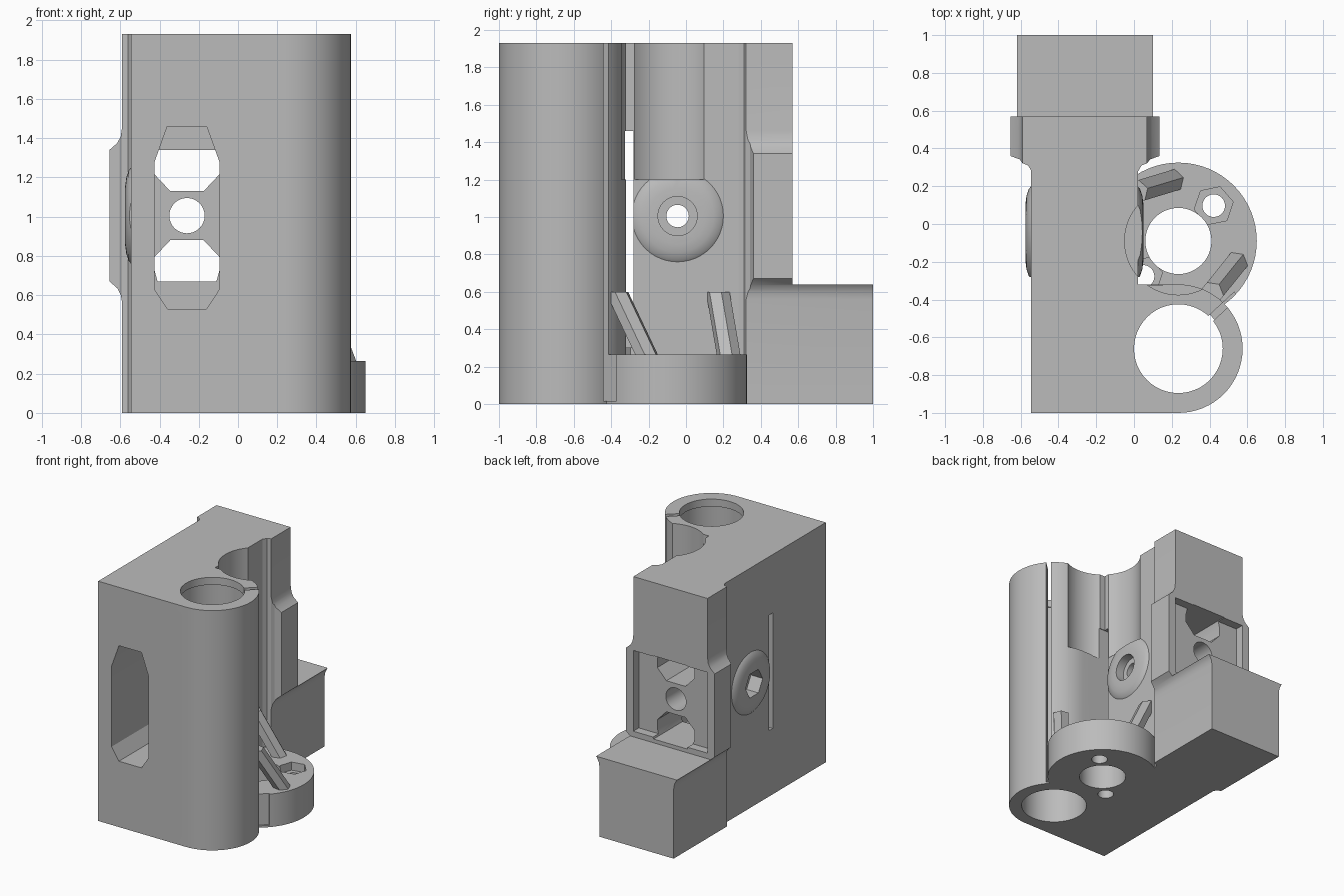
import bpy, bmesh
from math import sin, cos, pi, radians
from mathutils import Vector, Matrix

cube = bpy.data.objects.get("Cube")
if cube:
    bpy.data.objects.remove(cube)

grey = bpy.data.materials.new("plain_grey")
grey.use_nodes = True
COLOR = (0.5, 0.5, 0.5, 1)
grey.diffuse_color = COLOR
grey.node_tree.nodes["Principled BSDF"].inputs["Base Color"].default_value = COLOR

ROD = (0.235, -0.66)
SCREW = (0.235, -0.09)
TOP = 1.93
MID = 1.005
BOSS_Y = -0.045


def circle(c, r, n=48, start=0, end=2 * pi):
    full = abs(end - start - 2 * pi) < 1e-6
    return [(c[0] + r * cos(start + (end - start) * i / (n if full else n - 1)),
             c[1] + r * sin(start + (end - start) * i / (n if full else n - 1))) for i in range(n)]


def loft(name, rings):
    """Closed solid through equal-sized rings of 3D points."""
    bm = bmesh.new()
    loops = [[bm.verts.new(p) for p in ring] for ring in rings]
    n = len(loops[0])
    for a, b in zip(loops, loops[1:]):
        for i in range(n):
            j = (i + 1) % n
            bm.faces.new((a[i], a[j], b[j], b[i]))
    bm.faces.new(loops[0][::-1])
    bm.faces.new(loops[-1])
    bmesh.ops.recalc_face_normals(bm, faces=bm.faces)
    mesh = bpy.data.meshes.new(name)
    bm.to_mesh(mesh)
    bm.free()
    obj = bpy.data.objects.new(name, mesh)
    bpy.context.collection.objects.link(obj)
    mesh.materials.append(grey)
    return obj


def prism(name, outline, lo, hi, axis="z"):
    place = {"z": lambda a, b, h: (a, b, h),
             "y": lambda a, b, h: (a, h, b),
             "x": lambda a, b, h: (h, a, b)}[axis]
    return loft(name, [[place(a, b, h) for a, b in outline] for h in (lo, hi)])


def box(name, x, y, z):
    return prism(name, [(x[0], y[0]), (x[1], y[0]), (x[1], y[1]), (x[0], y[1])], *z)


def combine(target, tool, operation):
    mod = target.modifiers.new(operation.lower(), "BOOLEAN")
    mod.operation, mod.object, mod.solver = operation, tool, "EXACT"
    bpy.context.view_layer.objects.active = target
    bpy.ops.object.modifier_apply(modifier=mod.name)
    bpy.data.objects.remove(tool)


# Main body with the rounded rod clamp
outline = [(-0.545, -1)] + circle(ROD, 0.34, 33, -pi / 2, pi / 2)
outline += [(0.02, -0.32), (0.02, 0.31), (-0.545, 0.31)]
body = prism("carriage_body", outline, 0, TOP)

# Rear block: side flare outline crossed with a plan outline
CX = -0.26
flare = [(0.33, 0), (0.33, 0.56), (0.337, 0.6), (0.355, 0.635), (0.395, 0.67),
         (0.395, 1.34), (0.355, 1.375), (0.337, 1.41), (0.33, 1.46), (0.33, TOP)]
plan = [(0.283, 0.28), (0.3, 0.31), (0.33, 0.322), (0.345, 0.342), (0.395, 0.36), (0.395, 1)]


def mirrored(half):
    return [(CX + a, b) for a, b in half] + [(CX - a, b) for a, b in reversed(half)]


rear = prism("rear_block", mirrored(flare), 0.27, 1.0, "y")
combine(rear, prism("plan_cutter", mirrored(plan), -0.1, 2.1), "INTERSECT")
combine(rear, box("upper_cutter", (-1, 1), (0.57, 1.2), (0.64, 2.2)), "DIFFERENCE")
combine(body, rear, "UNION")

# Screw flange
combine(body, prism("screw_flange", circle(SCREW, 0.415, 64), 0, 0.265), "UNION")

# Slanted ribs on the flange
for low, high in (((0.225, 0.235), (0.01, 0.17)), ((0.555, -0.19), (0.41, -0.37))):
    low, high = Vector(low), Vector(high)
    turn = (low - high).angle_signed(Vector((1, 0)))
    rings = [[(x, y, z) for x, y in circle(c, 0.065, 6, turn, turn + 2 * pi)]
             for c, z in ((low, 0.22), (high, 0.6))]
    combine(body, loft("flange_rib", rings), "UNION")

# Domed bosses on both sides
for side, face in ((1, 0.02), (-1, -0.545)):
    steps = ((-0.03, 0.25), (0, 0.245), (0.012, 0.23), (0.024, 0.195), (0.03, 0.15))
    rings = [[(face + side * d, y, z) for y, z in circle((BOSS_Y, MID), r)] for d, r in steps]
    combine(body, loft("side_boss", rings), "UNION")

cutters = []
# Rod bore with a narrower lip, and the clamp slit
cutters.append(prism("rod_bore", circle(ROD, 0.245), -0.1, 1.87))
cutters.append(prism("rod_lip", circle(ROD, 0.235), 1.8, 2.1))
slit = box("clamp_slit", (0.2, 0.42), (-0.018, 0.018), (0.015, 2.1))
slit.data.transform(Matrix.Translation((*ROD, 0)) @ Matrix.Rotation(radians(43), 4, "Z"))
cutters.append(slit)

# Screw clearance, flange hole and bolt holes with hex pockets
cutters.append(prism("screw_clearance", circle(SCREW, 0.285, 64), 1.2, 2.1))
cutters.append(prism("screw_hole", circle(SCREW, 0.175), -0.1, 0.4))
for s in (1, -1):
    c = (SCREW[0] + s * 0.187, SCREW[1] + s * 0.187)
    cutters.append(prism("bolt_hole", circle(c, 0.06, 24), -0.1, 0.3))
    cutters.append(prism("hex_pocket", circle(c, 0.105, 6, 0.2, 0.2 + 2 * pi), 0.2, 0.3))

# Belt window, rear belt openings and the thin cross slit
window = mirrored([(0.1, 0.53), (0.165, 0.63), (0.165, 1.28), (0.1, 1.46)])
cutters.append(prism("belt_window", window, -1.1, 0.2, "y"))
for s in (1, -1):
    half = [(0.085, 0.125), (0.165, 0.21), (0.165, 0.28), (0.15, 0.335)]
    opening = mirrored([(a, MID + s * b) for a, b in half])
    cutters.append(prism("belt_opening", opening, 0.1, 0.7, "y"))
cutters.append(prism("tension_hole", circle((CX, MID), 0.09, 32), 0.1, 0.7, "y"))
cutters.append(box("rear_recess", (-0.59, 0.07), (0.5, 0.7), (0.685, 1.335)))
cutters.append(box("cross_slit", (-0.8, 0.15), (-0.325, -0.28), (0.53, 1.46)))

# Axle hole: round counterbore on one side, hex pocket on the other
cutters.append(prism("axle_hole", circle((BOSS_Y, MID), 0.06, 32), -0.8, 0.3, "x"))
cutters.append(prism("axle_counterbore", circle((BOSS_Y, MID), 0.105, 32), -0.02, 0.3, "x"))
cutters.append(prism("axle_hex", circle((BOSS_Y, MID), 0.11, 6), -0.8, -0.47, "x"))

for cutter in cutters:
    combine(body, cutter, "DIFFERENCE")

bpy.ops.object.select_all(action="DESELECT")
body.select_set(True)
bpy.context.view_layer.objects.active = body
bpy.ops.object.shade_smooth_by_angle(angle=radians(25))
